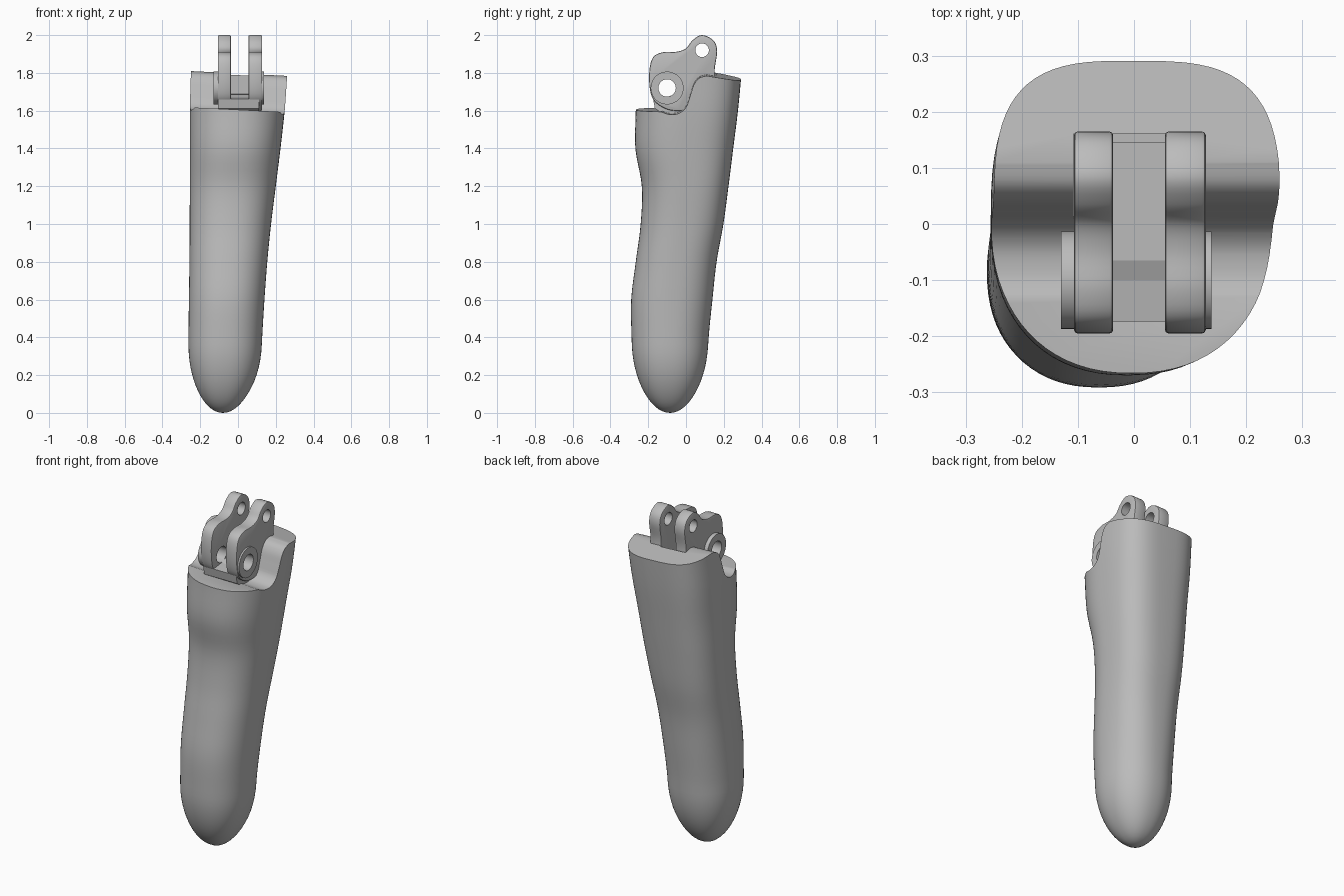
import bpy
import bmesh
import math
from mathutils import Matrix, Vector

old = bpy.data.objects.get("Cube")
if old:
    bpy.data.objects.remove(old, do_unlink=True)

grey = bpy.data.materials.new("light grey")
grey.use_nodes = True
grey.diffuse_color = (0.5, 0.5, 0.5, 1)
grey.node_tree.nodes["Principled BSDF"].inputs["Base Color"].default_value = (0.5, 0.5, 0.5, 1)


def make(name, bm):
    bmesh.ops.recalc_face_normals(bm, faces=bm.faces[:])
    mesh = bpy.data.meshes.new(name)
    bm.to_mesh(mesh)
    bm.free()
    mesh.materials.append(grey)
    ob = bpy.data.objects.new(name, mesh)
    bpy.context.collection.objects.link(ob)
    return ob


def activate(ob):
    bpy.ops.object.select_all(action='DESELECT')
    ob.select_set(True)
    bpy.context.view_layer.objects.active = ob


def boolean(ob, tool, operation):
    mod = ob.modifiers.new("boolean", 'BOOLEAN')
    mod.operation = operation
    mod.solver = 'EXACT'
    mod.object = tool
    activate(ob)
    bpy.ops.object.modifier_apply(modifier=mod.name)
    bpy.data.objects.remove(tool, do_unlink=True)


def smooth(ob, angle=32):
    activate(ob)
    bpy.ops.object.shade_smooth_by_angle(angle=math.radians(angle))


def spline(a, b, c, d, t):
    return 0.5 * (2 * b + (c - a) * t + (2 * a - 5 * b + 4 * c - d) * t ** 2
                  + (3 * b - a - 3 * c + d) * t ** 3)


def rounded(points, steps=5, closed=True):
    """Smooth curve through a few (y, z) points."""
    pts = [Vector(p) for p in points]
    n = len(pts)
    pick = (lambda i: pts[i % n]) if closed else (lambda i: pts[max(0, min(n - 1, i))])
    out = [spline(pick(i - 1), pick(i), pick(i + 1), pick(i + 2), s / steps)
           for i in range(n if closed else n - 1) for s in range(steps)]
    return out if closed else out + [pts[-1]]


def extrude_x(name, points, x0, x1):
    bm = bmesh.new()
    face = bm.faces.new([bm.verts.new((x0, y, z)) for y, z in points])
    ext = bmesh.ops.extrude_face_region(bm, geom=[face])["geom"]
    bmesh.ops.translate(bm, vec=(x1 - x0, 0, 0),
                        verts=[g for g in ext if isinstance(g, bmesh.types.BMVert)])
    return make(name, bm)


def rod(name, centre, radius, x0, x1, sides=40):
    bm = bmesh.new()
    turn = Matrix.Translation(((x0 + x1) / 2, *centre)) @ Matrix.Rotation(math.pi / 2, 4, 'Y')
    bmesh.ops.create_cone(bm, cap_ends=True, segments=sides, radius1=radius, radius2=radius,
                          depth=x1 - x0, matrix=turn)
    return make(name, bm)


# Fingertip body: extents at each height, lofted with a domed tip
heights = [0, 0.2, 0.4, 0.6, 0.8, 1.0, 1.2, 1.4, 1.6, 1.8, 2.0]
extents = {
    "left": [-.26, -.262, -.262, -.26, -.257, -.256, -.255, -.255, -.255, -.25, -.25],
    "right": [.1, .118, .128, .14, .155, .175, .2, .225, .247, .262, .28],
    "front": [-.27, -.28, -.288, -.29, -.266, -.24, -.234, -.268, -.266, -.266, -.266],
    "back": [.1, .11, .12, .14, .162, .198, .225, .25, .275, .294, .31],
}


def extent(side, z):
    row = extents[side]
    i = min(int(z / 0.2), len(row) - 2)
    p = [row[max(0, min(len(row) - 1, i + k))] for k in (-1, 0, 1, 2)]
    return spline(*p, z / 0.2 - i)


def section(z, sides=72):
    x0, x1, y0, y1 = (extent(s, z) for s in ("left", "right", "front", "back"))
    dome = 0.36
    size = math.sqrt(1 - (1 - z / dome) ** 2) if z < dome else 1
    back_power = 2.2 + max(0, z - 0.4) * 0.75
    ring = []
    for k in range(sides):
        a = 2 * math.pi * k / sides
        c, s = math.cos(a), math.sin(a)
        e = 2 / (back_power if s > 0 else 2.25)
        ring.append(((x0 + x1) / 2 + size * (x1 - x0) / 2 * math.copysign(abs(c) ** e, c),
                     (y0 + y1) / 2 + size * (y1 - y0) / 2 * math.copysign(abs(s) ** e, s), z))
    return ring


bm = bmesh.new()
levels = [0.36 * (1 - math.cos(math.pi / 2 * k / 14)) for k in range(1, 14)]
levels += [0.36 + 0.04 * k for k in range(40)]
rings = [[bm.verts.new(p) for p in section(z)] for z in levels]
tip = bm.verts.new((-0.08, -0.083, 0))
count = len(rings[0])
for k in range(count):
    j = (k + 1) % count
    bm.faces.new((tip, rings[0][j], rings[0][k]))
    for lo, hi in zip(rings, rings[1:]):
        bm.faces.new((lo[k], lo[j], hi[j], hi[k]))
bm.faces.new(rings[-1])
body = make("finger_body", bm)

# Stepped top of the body, tilted slightly sideways
step = rounded([(-.13, 1.605), (-.09, 1.592), (-.04, 1.597), (0, 1.63), (.022, 1.69),
                (.042, 1.75), (.07, 1.785), (.11, 1.797)], 5, False)
outline = [(-.6, 1.605)] + [tuple(p) for p in step] + [(.29, 1.765), (.6, 1.71), (.6, 2.3), (-.6, 2.3)]
cutter = extrude_x("top_cutter", outline, -0.6, 0.6)
for v in cutter.data.vertices:
    v.co.z -= 0.05 * v.co.x
boolean(body, cutter, 'DIFFERENCE')

# Pocket behind the hinge
pocket = extrude_x("pocket_cutter", [(-.02, 1.66), (.16, 1.66), (.16, 2), (-.02, 2)], -.108, .057)
boolean(body, pocket, 'DIFFERENCE')
smooth(body)

# Hinge plates with pivot bosses and two pin holes
pivot, upper_pin = (-.1, 1.72), (.085, 1.92)
plate_outline = rounded([(-.192, 1.72), (-.193, 1.82), (-.172, 1.885), (-.12, 1.91), (-.05, 1.912),
                         (0, 1.93), (.035, 1.973), (.085, 2.0), (.145, 1.972), (.165, 1.915),
                         (.152, 1.82), (.148, 1.7), (.08, 1.62), (-.02, 1.6), (-.1, 1.607),
                         (-.168, 1.652)])
for name, x0, x1, out in (("right", -.107, -.037, -.130), ("left", .055, .128, .138)):
    plate = extrude_x(name + "_hinge_plate", plate_outline, x0, x1)
    bevel = plate.modifiers.new("bevel", 'BEVEL')
    bevel.width = 0.007
    bevel.segments = 2
    bevel.limit_method = 'ANGLE'
    bevel.angle_limit = math.radians(60)
    activate(plate)
    bpy.ops.object.modifier_apply(modifier=bevel.name)
    inner = (x0 + x1) / 2
    boss = rod("boss", pivot, 0.087, min(inner, out), max(inner, out))
    boolean(plate, boss, 'UNION')
    for centre, radius in ((pivot, 0.046), (upper_pin, 0.036)):
        boolean(plate, rod("pin_cutter", centre, radius, -0.3, 0.3), 'DIFFERENCE')
    smooth(plate)

# Bridge joining the plates
extrude_x("hinge_bridge", [(-.174, 1.663), (-.165, 1.612), (-.1, 1.57), (.145, 1.57),
                           (.145, 1.687), (-.065, 1.685), (-.1, 1.672)], -.105, .11)
